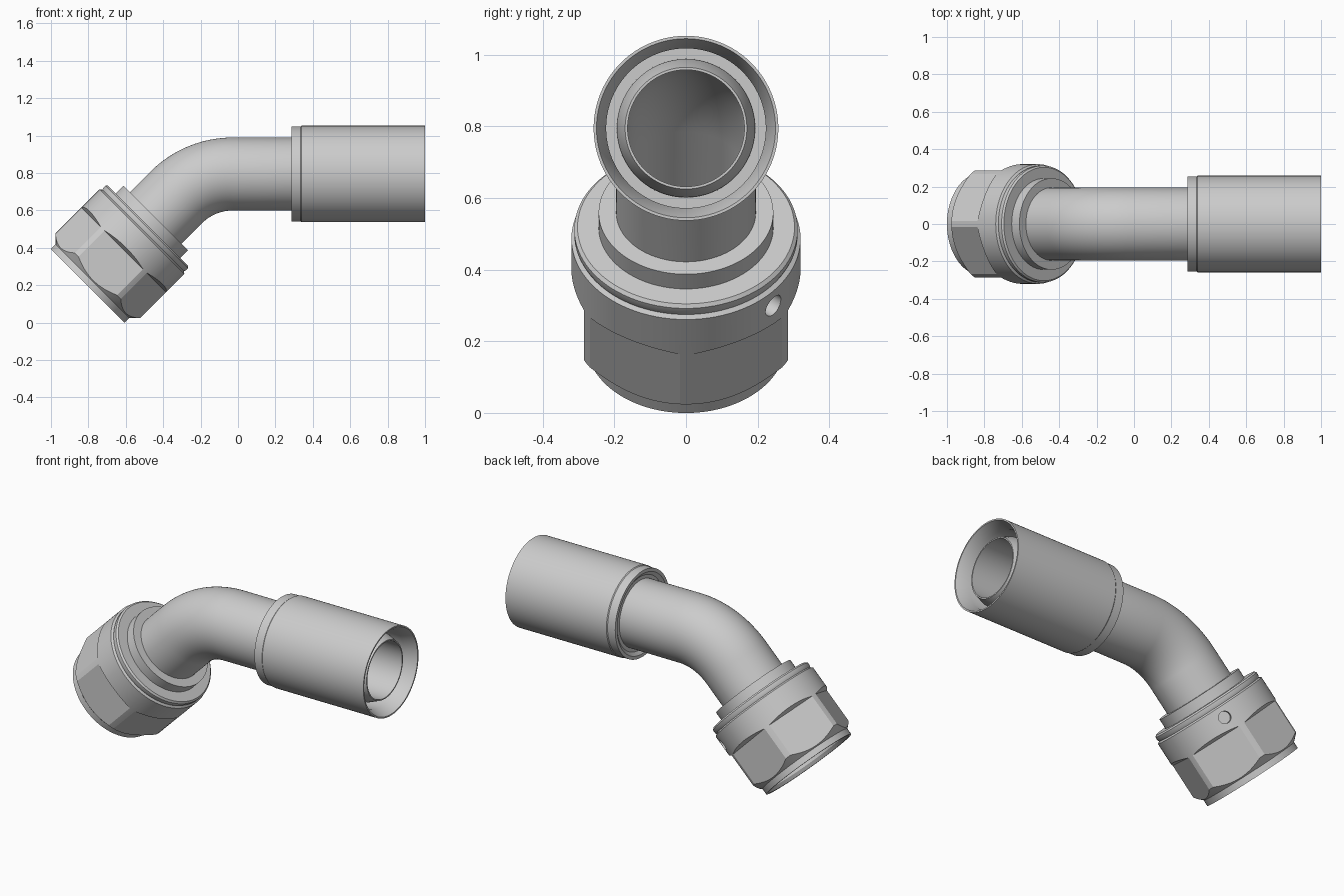
import bpy, bmesh, math
from mathutils import Vector

if "Cube" in bpy.data.objects:
    bpy.data.objects.remove(bpy.data.objects["Cube"])

AXIS_Z, BEND_X, BEND_R = 0.795, -0.027, 0.43
NUT_END = Vector((-0.803, 0, 0.197))
A45 = math.radians(45)
Y = Vector((0, 1, 0))


def frame(a):
    return Vector((math.cos(a), 0, math.sin(a))), Vector((-math.sin(a), 0, math.cos(a)))


def along_nut(s, r):
    """Station on the slanted nut axis."""
    return NUT_END + frame(A45)[0] * s, A45, r


def along_x(x, r):
    """Station on the horizontal tube axis."""
    return Vector((x, 0, AXIS_Z)), 0.0, r


def bend(r, steps=24):
    c = Vector((BEND_X, 0, AXIS_Z - BEND_R))
    angles = [A45 * (1 - i / steps) for i in range(steps + 1)]
    return [(c + frame(a)[1] * BEND_R, a, r) for a in angles]


def smooth(ob):
    bpy.ops.object.select_all(action='DESELECT')
    ob.select_set(True)
    bpy.context.view_layer.objects.active = ob
    bpy.ops.object.shade_smooth_by_angle(angle=math.radians(25))


def loft(name, stations, n=96, closed=True):
    """Skin rings; closed loops the wall back on itself, otherwise ends are capped."""
    bm = bmesh.new()
    rings = []
    for pos, a, r in stations:
        w = frame(a)[1]
        rings.append([bm.verts.new(pos + (w * math.cos(t) + Y * math.sin(t)) * r)
                      for t in (2 * math.pi * k / n for k in range(n))])
    for i in range(len(rings) if closed else len(rings) - 1):
        p, q = rings[i], rings[(i + 1) % len(rings)]
        for k in range(n):
            m = (k + 1) % n
            bm.faces.new((p[k], p[m], q[m], q[k]))
    if not closed:
        bm.faces.new(rings[0])
        bm.faces.new(rings[-1])
    bmesh.ops.recalc_face_normals(bm, faces=bm.faces)
    me = bpy.data.meshes.new(name)
    bm.to_mesh(me)
    bm.free()
    ob = bpy.data.objects.new(name, me)
    bpy.context.collection.objects.link(ob)
    return ob


def boolean(ob, cutter, op):
    mod = ob.modifiers.new("cut", 'BOOLEAN')
    mod.object, mod.operation, mod.solver = cutter, op, 'EXACT'
    bpy.context.view_layer.objects.active = ob
    bpy.ops.object.modifier_apply(modifier=mod.name)
    bpy.data.objects.remove(cutter)


# Bent tube: outer wall, tapered nose, then bore back to the nut end
tube = loft("bent_tube",
            [along_nut(0.16, 0.225), along_nut(0.28, 0.225), along_nut(0.30, 0.195)] + bend(0.195)
            + [along_x(0.90, 0.193), along_x(0.96, 0.17), along_x(0.96, 0.163)]
            + bend(0.163)[::-1] + [along_nut(0.16, 0.163)])
smooth(tube)

# Retaining ring between tube and nut
smooth(loft("retaining_ring", [along_nut(s, r) for s, r in
            [(0.42, 0.19), (0.42, 0.244), (0.513, 0.244), (0.513, 0.19)]]))

# Crimp sleeve with flared mouth and deep annular pocket
smooth(loft("crimp_sleeve", [along_x(x, r) for x, r in
            [(0.30, 0.19), (0.30, 0.215), (0.285, 0.235), (0.285, 0.254), (0.335, 0.254),
             (0.34, 0.258), (1.0, 0.258), (1.0, 0.25), (0.93, 0.223), (0.42, 0.223), (0.42, 0.19)]]))

# Swivel nut: turned body with six milled flats
nut = loft("swivel_nut", [along_nut(s, r) for s, r in
           [(0, 0.279), (0.035, 0.279), (0.075, 0.32), (0.41, 0.32), (0.418, 0.308),
            (0.428, 0.312), (0.446, 0.312), (0.455, 0.303), (0.455, 0.21), (0.32, 0.21),
            (0.28, 0.25), (0.02, 0.25), (0, 0.262)]])
flats = loft("flats_cutter", [along_nut(s, r) for s, r in
             [(-0.1, 0.329), (0.272, 0.329), (0.31, 0.42), (0.6, 0.42)]], n=6, closed=False)
boolean(nut, flats, 'INTERSECT')

# Small drilled hole on one side of the collar
a = math.radians(50)
radial = -frame(A45)[1] * math.cos(a) + Y * math.sin(a)
bm = bmesh.new()
bmesh.ops.create_cone(bm, cap_ends=True, segments=32, radius1=0.033, radius2=0.033, depth=0.1)
me = bpy.data.meshes.new("hole_cutter")
bm.to_mesh(me)
bm.free()
hole = bpy.data.objects.new("hole_cutter", me)
bpy.context.collection.objects.link(hole)
hole.rotation_euler = radial.to_track_quat('Z', 'Y').to_euler()
hole.location = along_nut(0.35, 0)[0] + radial * 0.335
bpy.context.view_layer.update()
boolean(nut, hole, 'DIFFERENCE')
smooth(nut)
